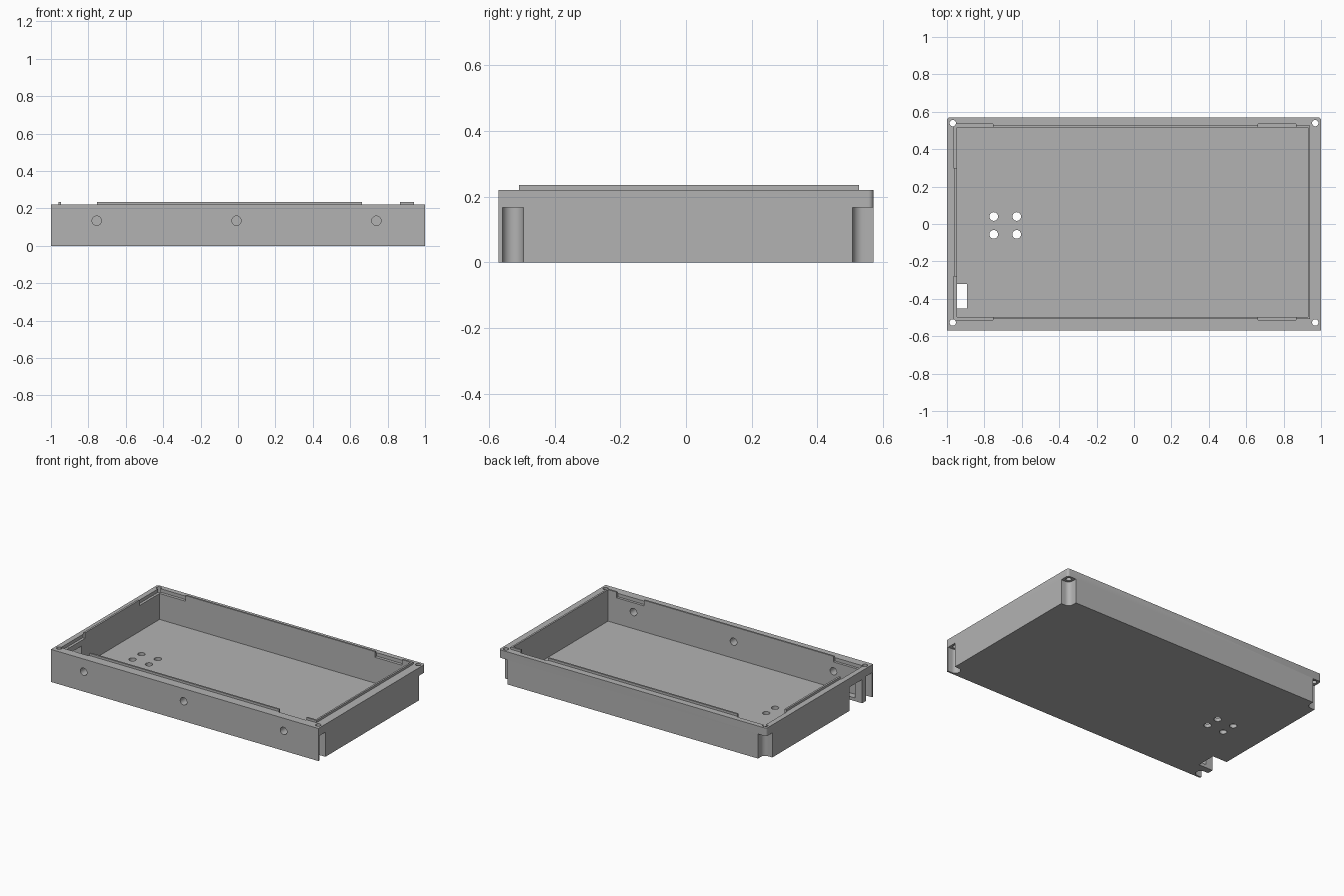
import bpy
import bmesh
from mathutils import Matrix, Vector

cube = bpy.data.objects.get("Cube")
if cube:
    bpy.data.objects.remove(cube, do_unlink=True)

grey = bpy.data.materials.new("plain grey")
grey.use_nodes = True
COLOUR = (0.45, 0.45, 0.45, 1)
grey.diffuse_color = COLOUR
grey.node_tree.nodes["Principled BSDF"].inputs["Base Color"].default_value = COLOUR


def finish(bm, name):
    mesh = bpy.data.meshes.new(name)
    bm.to_mesh(mesh)
    bm.free()
    mesh.materials.append(grey)
    obj = bpy.data.objects.new(name, mesh)
    bpy.context.collection.objects.link(obj)
    return obj


def box(name, x0, x1, y0, y1, z0, z1, round_back=0):
    bm = bmesh.new()
    size = Vector((x1 - x0, y1 - y0, z1 - z0))
    centre = Vector((x0 + x1, y0 + y1, z0 + z1)) / 2
    bmesh.ops.create_cube(bm, size=1, matrix=Matrix.Translation(centre) @ Matrix.Diagonal(size).to_4x4())
    if round_back:
        edges = [e for e in bm.edges
                 if all(abs(v.co.y - y1) < 1e-4 for v in e.verts)
                 and abs(e.verts[0].co.z - e.verts[1].co.z) > 1e-4]
        bmesh.ops.bevel(bm, geom=edges, offset=round_back, segments=5, profile=0.5, affect='EDGES')
    return finish(bm, name)


def rod(name, centre, radius, length, axis='Z'):
    bm = bmesh.new()
    turn = Matrix.Rotation(1.5707963, 4, 'X') if axis == 'Y' else Matrix()
    bmesh.ops.create_cone(bm, cap_ends=True, segments=32, radius1=radius, radius2=radius,
                          depth=length, matrix=Matrix.Translation(centre) @ turn)
    return finish(bm, name)


def combine(target, tool, operation='DIFFERENCE'):
    mod = target.modifiers.new("boolean", 'BOOLEAN')
    mod.operation = operation
    mod.solver = 'EXACT'
    mod.object = tool
    bpy.context.view_layer.update()
    result = target.evaluated_get(bpy.context.evaluated_depsgraph_get())
    mesh = bpy.data.meshes.new_from_object(result)
    target.modifiers.clear()
    target.data = mesh
    bpy.data.objects.remove(tool, do_unlink=True)


RIM, LIP_TOP, FLOOR = 0.22, 0.235, 0.022
HALF_Y = 0.57
IN_L, IN_R, IN_F, IN_B = -0.947, 0.93, -0.496, 0.515

# Outer block with a raised lip, hollowed into a tray
tray = box("enclosure_tray", -1, 1, -HALF_Y, HALF_Y, 0, RIM, round_back=0.015)
combine(tray, box("lip", -0.96, 0.942, -0.508, 0.527, RIM - 0.05, LIP_TOP), 'UNION')
combine(tray, box("cavity", IN_L, IN_R, IN_F, IN_B, FLOOR, 0.4))

# Clip recesses that interrupt the lip
for x0, x1 in ((-0.964, -0.755), (0.662, 0.866)):
    combine(tray, box("back_recess", x0, x1, 0.45, 0.535, 0.197, 0.4))
    combine(tray, box("front_recess", x0, x1, -0.513, -0.45, 0.197, 0.4))
for y0, y1 in ((-0.511, -0.28), (0.3, 0.533)):
    combine(tray, box("left_recess", -0.9645, -0.9, y0, y1, 0.1975, 0.4))

# Corner screw pockets, open to the side and at the back also to the rear
POCKET, POCKET_TOP = 0.032, 0.166
for side in (-1, 1):
    x = side * 0.969
    out = sorted((x, side * 1.1))
    for y in (-0.5265, 0.539):
        combine(tray, rod("pocket", (x, y, POCKET_TOP - 0.2), POCKET, 0.4))
        combine(tray, box("pocket_side", *out, y - POCKET, y + POCKET, -0.1, POCKET_TOP))
        if y > 0:
            wide = sorted((x - side * POCKET, side * 1.1))
            combine(tray, box("pocket_rear", *wide, y, 0.7, -0.1, POCKET_TOP))
        combine(tray, rod("screw_hole", (x, y, 0.2), 0.017, 0.3))

# Round openings through the front wall
for x in (-0.755, -0.008, 0.74):
    combine(tray, rod("front_hole", (x, -0.54, 0.134), 0.025, 0.2, 'Y'))

# Mounting holes in the floor
for x in (-0.75, -0.627):
    for y in (-0.055, 0.04):
        combine(tray, rod("floor_hole", (x, y, 0), 0.023, 0.2))

# Cable slot through the floor edge and the side wall
combine(tray, box("cable_slot", -1.1, -0.893, -0.452, -0.32, -0.1, 0.16))

bpy.ops.object.select_all(action='DESELECT')
tray.select_set(True)
bpy.context.view_layer.objects.active = tray
bpy.ops.object.shade_smooth_by_angle(angle=0.5)
